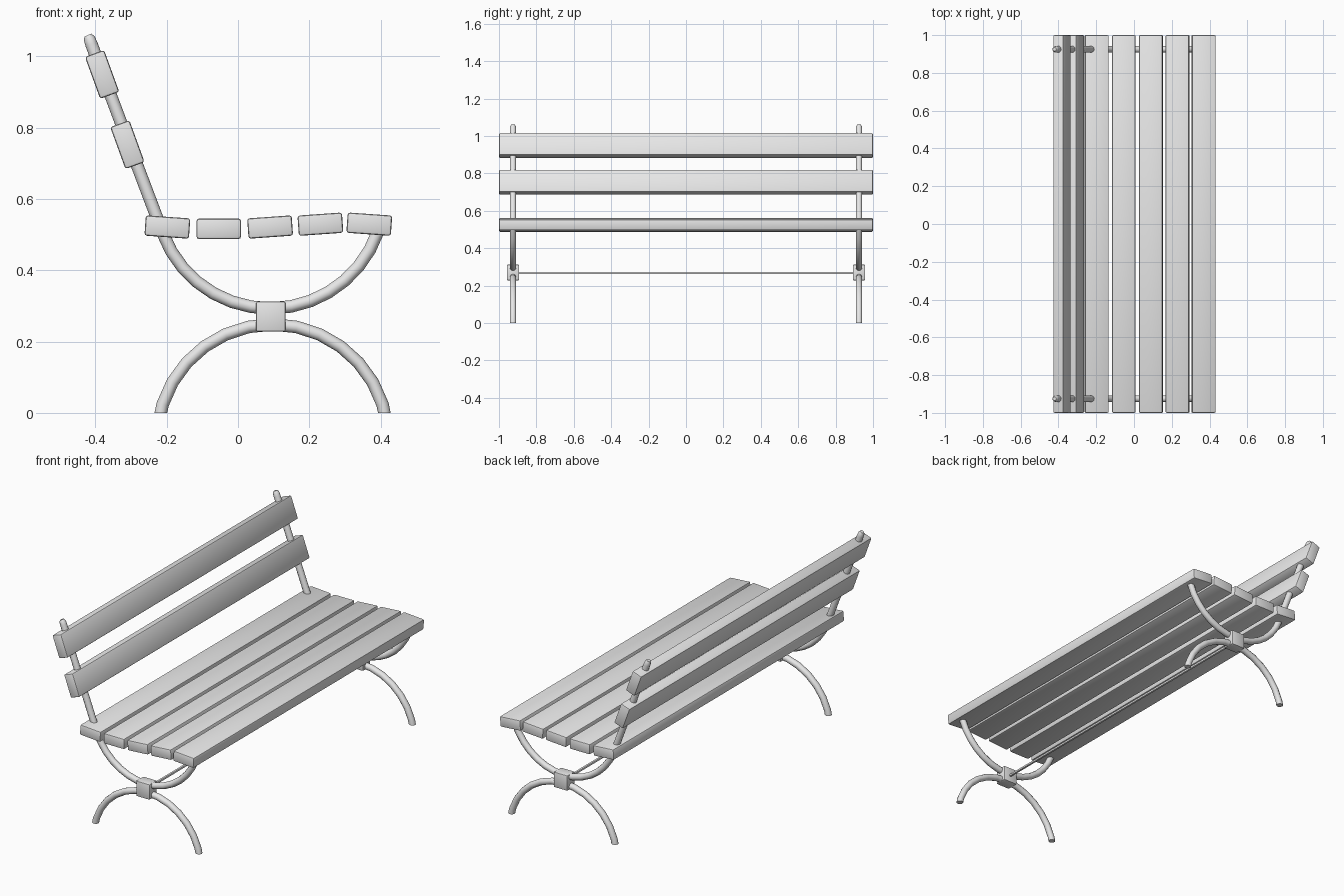
import bpy, bmesh
from math import sin, cos, pi, radians
from mathutils import Vector, Matrix

cube = bpy.data.objects.get("Cube")
if cube:
    bpy.data.objects.remove(cube, do_unlink=True)

grey = bpy.data.materials.new("plain_grey")
grey.use_nodes = True
grey.diffuse_color = (0.8, 0.8, 0.8, 1)
grey.node_tree.nodes["Principled BSDF"].inputs["Base Color"].default_value = (0.8, 0.8, 0.8, 1)


def finish(name, bm):
    bmesh.ops.recalc_face_normals(bm, faces=bm.faces)
    mesh = bpy.data.meshes.new(name)
    bm.to_mesh(mesh)
    bm.free()
    mesh.materials.append(grey)
    obj = bpy.data.objects.new(name, mesh)
    bpy.context.collection.objects.link(obj)
    bpy.ops.object.select_all(action='DESELECT')
    obj.select_set(True)
    bpy.context.view_layer.objects.active = obj
    bpy.ops.object.shade_smooth_by_angle(angle=radians(40))
    return obj


def block(name, size, centre, tilt=0, bevel=0.007):
    """Rounded box; tilt in degrees lifts its +x edge."""
    bm = bmesh.new()
    bmesh.ops.create_cube(bm, size=1)
    bmesh.ops.scale(bm, vec=size, verts=bm.verts)
    bmesh.ops.bevel(bm, geom=bm.edges[:], offset=bevel, segments=2,
                    profile=0.5, affect='EDGES')
    bmesh.ops.transform(bm, verts=bm.verts, matrix=Matrix.Translation(centre)
                        @ Matrix.Rotation(radians(-tilt), 4, 'Y'))
    return finish(name, bm)


def tube(name, path, radii, y, sides=10, cut_floor=False):
    """Sweep a round section along an (x, z) path at depth y."""
    bm = bmesh.new()
    pts = [Vector((x, y, z)) for x, z in path]
    rings = []
    for i, (p, r) in enumerate(zip(pts, radii)):
        t = (pts[min(i + 1, len(pts) - 1)] - pts[max(i - 1, 0)]).normalized()
        across = Vector((t.z, 0, -t.x))
        rings.append([bm.verts.new(p + across * r * cos(2 * pi * k / sides)
                                   + Vector((0, r * sin(2 * pi * k / sides), 0)))
                      for k in range(sides)])
    for a, b in zip(rings, rings[1:]):
        for k in range(sides):
            n = (k + 1) % sides
            bm.faces.new((a[k], a[n], b[n], b[k]))
    bm.faces.new(rings[0])
    bm.faces.new(rings[-1])
    if cut_floor:
        bmesh.ops.bisect_plane(bm, geom=bm.verts[:] + bm.edges[:] + bm.faces[:],
                               plane_co=(0, 0, 0), plane_no=(0, 0, -1), clear_outer=True)
        bmesh.ops.holes_fill(bm, edges=[e for e in bm.edges if e.is_boundary])
    return finish(name, bm)


def arc(cx, cz, radius, start, end, steps):
    angles = [radians(start + (end - start) * i / steps) for i in range(steps + 1)]
    return [(cx + radius * cos(a), cz + radius * sin(a)) for a in angles]


# Seat slats: centre x, centre z, tilt
seat = [(-0.198, 0.521, -4), (-0.054, 0.516, 0), (0.09, 0.521, 4),
        (0.231, 0.529, 4), (0.368, 0.529, -4)]
for i, (x, z, tilt) in enumerate(seat):
    block(f"seat_slat_{i + 1}", (0.125, 2, 0.057), (x, 0, z), tilt)

# Backrest slats
for name, x, z in (("upper", -0.381, 0.949), ("lower", -0.310, 0.752)):
    block(f"{name}_back_slat", (0.125, 2, 0.057), (x, 0, z), -70)

# Iron frames near both ends
R = 0.0175
for end, y in (("front", -0.925), ("back", 0.925)):
    # Seat cradle running straight up into the backrest post, with a rounded tip
    path = [(-0.421, 1.059), (-0.417, 1.05), (-0.411, 1.034), (-0.315, 0.779)]
    path += arc(0.09, 0.613, 0.32, 200, 341, 14)
    tube(f"{end}_back_post_and_cradle", path, [R * 0.6, R * 0.92] + [R] * (len(path) - 2), y)
    # Arched legs trimmed flat at the floor
    legs = arc(0.097, -0.076, 0.324, 186, -6, 16)
    tube(f"{end}_arched_legs", legs, [R] * len(legs), y, cut_floor=True)
    block(f"{end}_clamp", (0.083, 0.065, 0.084), (0.092, y, 0.27), bevel=0.005)

# Thin rod joining the clamps
block("tie_rod", (0.012, 1.85, 0.012), (0.092, 0, 0.267), bevel=0.003)
